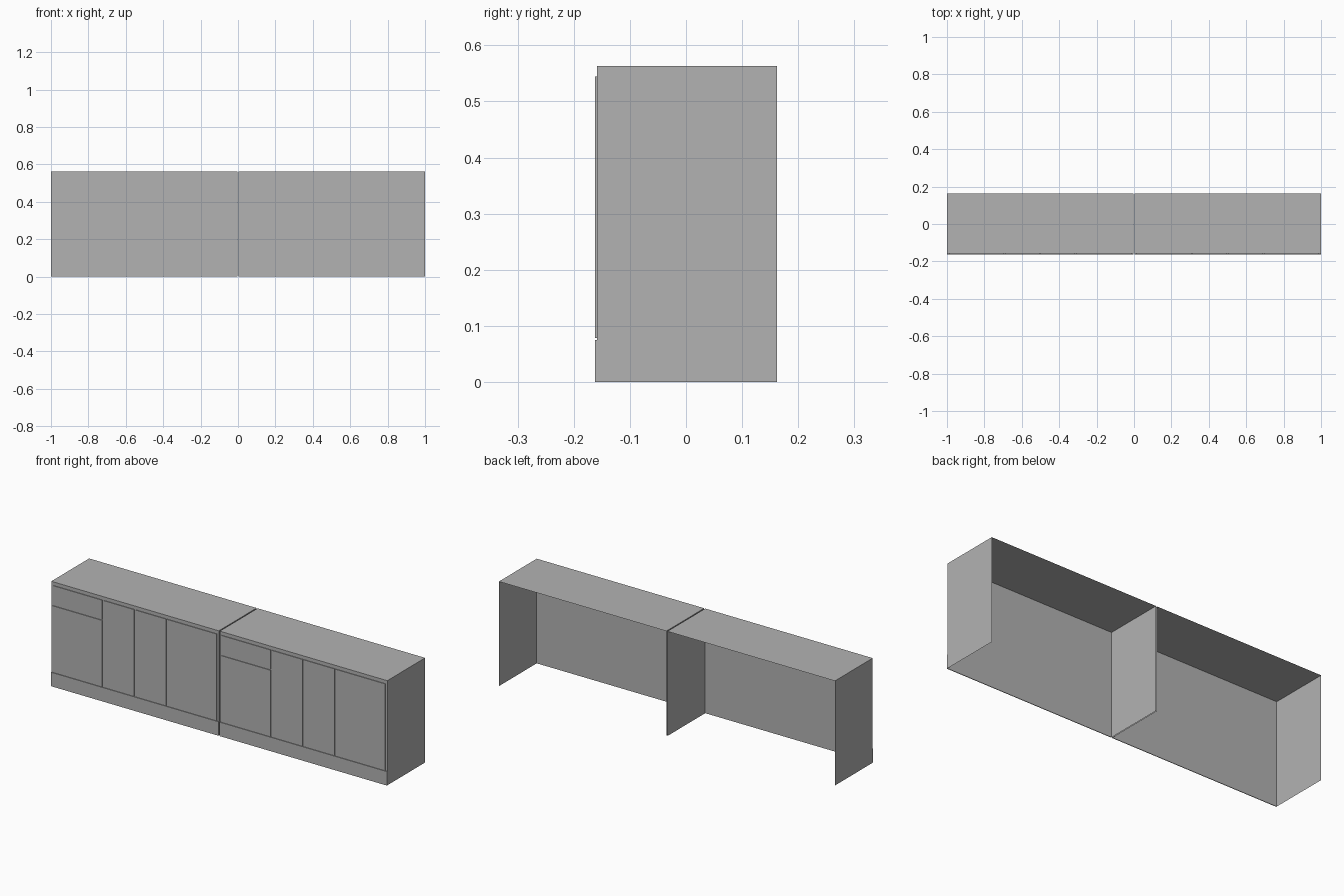
import bpy
import bmesh

cube = bpy.data.objects.get("Cube")
if cube:
    bpy.data.objects.remove(cube, do_unlink=True)

grey = bpy.data.materials.new("cabinet grey")
grey.use_nodes = True
colour = (0.45, 0.45, 0.45, 1)
grey.diffuse_color = colour
grey.node_tree.nodes["Principled BSDF"].inputs["Base Color"].default_value = colour

HEIGHT = 0.563
BACK = 0.1625
FACE = -0.159      # carcass front sheet
DOOR = -0.1625     # outer face of the doors
PLINTH = 0.075
DOOR_TOP = 0.547
GAP = 0.006


def shell(name, low, high, open_sides):
    """Thin-walled box without the faces whose normals are in open_sides."""
    bm = bmesh.new()
    bmesh.ops.create_cube(bm, size=1)
    for v in bm.verts:
        v.co = [low[i] + (v.co[i] + 0.5) * (high[i] - low[i]) for i in range(3)]
    bm.normal_update()
    gone = [f for f in bm.faces
            if any(f.normal[axis] * sign > 0.9 for axis, sign in open_sides)]
    bmesh.ops.delete(bm, geom=gone, context="FACES")
    mesh = bpy.data.meshes.new(name)
    bm.to_mesh(mesh)
    bm.free()
    mesh.materials.append(grey)
    obj = bpy.data.objects.new(name, mesh)
    bpy.context.collection.objects.link(obj)


def front_panel(name, x0, x1, z0, z1):
    half = GAP / 2
    shell(name, (x0 + half, DOOR, z0 + half), (x1 - half, FACE, z1 - half), [(1, 1)])


# Two matching cabinets side by side, open at the back and underneath
for side, left in (("right", -1.0), ("left", 0.003)):
    right = left + 0.997
    shell(side + "_carcass", (left, FACE, 0), (right, BACK, HEIGHT),
          [(1, 1), (2, -1)])

    # Drawer over a door, then three full-height doors
    cuts = [left + d for d in (0.007, 0.308, 0.498, 0.688, 0.99)]
    drawer_base = 0.438
    front_panel(side + "_drawer", cuts[0], cuts[1], drawer_base, DOOR_TOP)
    front_panel(side + "_drawer_door", cuts[0], cuts[1], PLINTH, drawer_base)
    for i in range(1, 4):
        front_panel(f"{side}_door_{i}", cuts[i], cuts[i + 1], PLINTH, DOOR_TOP)

    # Plinth board below the doors
    shell(side + "_plinth", (left, DOOR, 0), (right, FACE, PLINTH), [(1, 1)])
